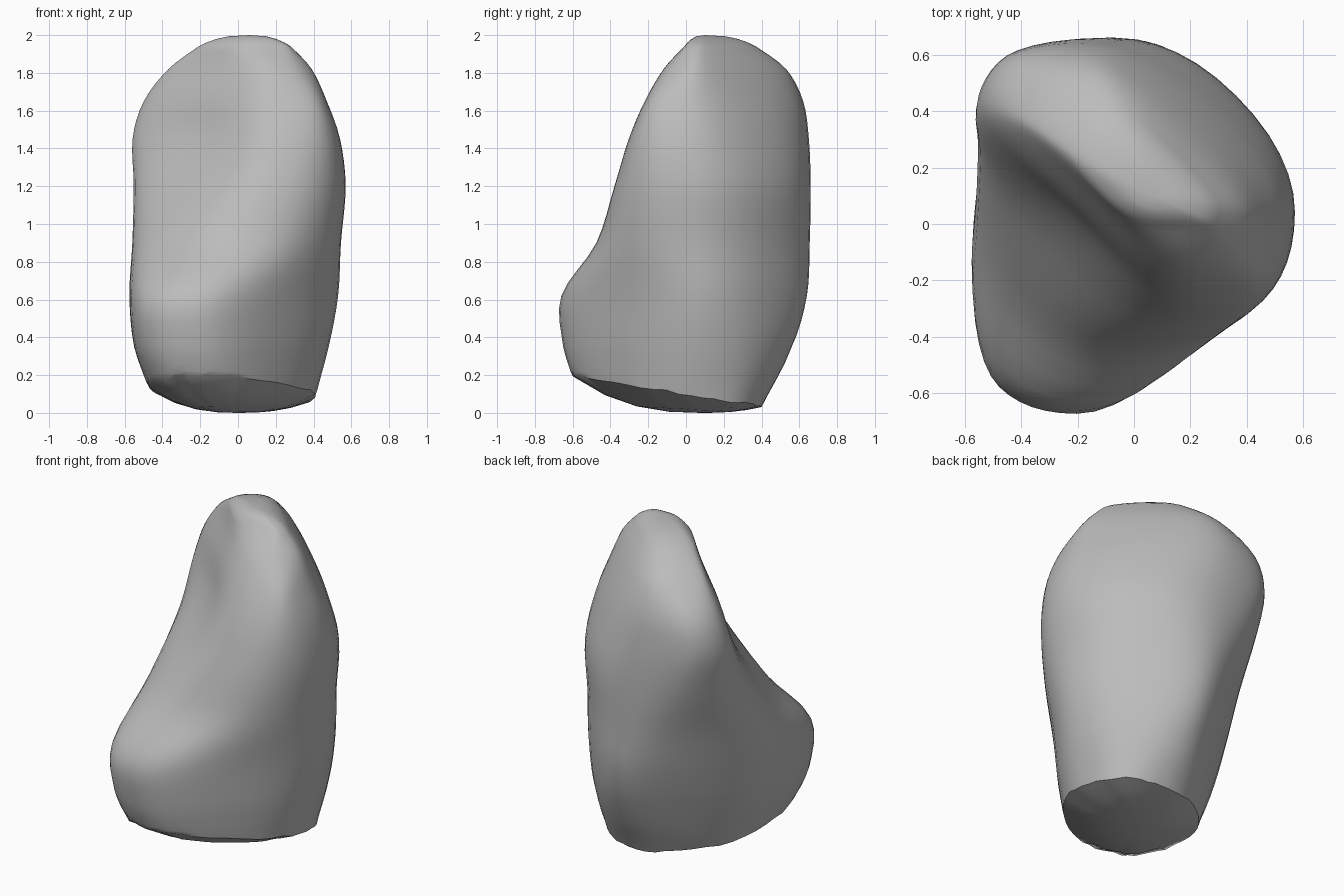
import bpy, bmesh, math, random
from mathutils import Vector

random.seed(4)
cube = bpy.data.objects.get("Cube")
if cube:
    bpy.data.objects.remove(cube)

# Each level: height, then the reach in eight directions,
# anticlockwise from +x in eighth turns
LEVELS = [
    (.10, .41, .45, .40, .36, .47, .65, .60, .41),
    (.35, .48, .53, .56, .46, .55, .72, .65, .44),
    (.62, .53, .56, .64, .54, .575, .73, .66, .465),
    (.90, .545, .565, .655, .61, .56, .50, .475, .50),
    (1.2, .57, .575, .66, .70, .555, .31, .38, .515),
    (1.45, .54, .515, .65, .745, .56, .20, .305, .49),
    (1.65, .47, .44, .62, .70, .50, .13, .22, .42),
    (1.82, .39, .355, .53, .54, .37, .05, .12, .29),
    (1.94, .28, .27, .37, .35, .21, .01, .01, .18),
]
SIDES, ARC, STEPS = 8, 6, 4
TURN = math.tau / SIDES
HOLLOW = Vector((-.22, .0, 1.42))


def outline(reach):
    """Rounded closed curve that touches all eight side lines."""
    corners = []
    for i, a in enumerate(reach):
        b = reach[(i + 1) % SIDES]
        t = (b - a * math.cos(TURN)) / math.sin(TURN)
        c, s = math.cos(i * TURN), math.sin(i * TURN)
        corners.append(Vector((a * c - t * s, a * s + t * c)))
    points = []
    for i, mid in enumerate(corners):
        start = (corners[i - 1] + mid) / 2
        end = (mid + corners[(i + 1) % SIDES]) / 2
        for k in range(ARC):
            t = k / ARC
            points.append(start * (1 - t) ** 2 + mid * 2 * t * (1 - t) + end * t * t)
    return points


def blend(p, q, r, s, t):
    """Smooth curve between q and r."""
    return q + t * (r - p + t * (2 * p - 5 * q + 4 * r - s + t * (3 * (q - r) + s - p))) / 2


# Levels with smooth steps between them
rows = []
last = len(LEVELS) - 1
for i in range(last):
    four = [LEVELS[min(max(j, 0), last)] for j in range(i - 1, i + 3)]
    for k in range(STEPS):
        rows.append([blend(*vals, k / STEPS) for vals in zip(*four)])
rows.append(LEVELS[last])

# Wall, with a tilted, slightly chipped lower rim and a hollow in the front slope
rings = []
for n, row in enumerate(rows):
    fade = max(0, 1 - n / STEPS)
    ring = []
    for p in outline(row[1:]):
        chip = random.uniform(-.008, .008) if n < 2 else 0
        point = Vector((p.x, p.y, row[0] - .16 * p.y * fade + chip))
        dent = .04 * math.exp(-((point - HOLLOW).length / .3) ** 2)
        ring.append(point + Vector((dent, dent, 0)))
    rings.append(ring)


def cap(ring, tip, sizes):
    """Rings of a rounded cap that closes towards the tip."""
    return [[Vector((*tip.xy.lerp(p.xy, f), tip.z + (p.z - tip.z) * f ** 2.5)) for p in ring]
            for f in sizes]


bottom, top = Vector((0, .08, 0)), Vector((.06, .10, 2))
rings = cap(rings[0], bottom, (.25, .5, .75)) + rings + cap(rings[-1], top, (.85, .65, .4))

# Stone mesh
bm = bmesh.new()
loops = [[bm.verts.new(p) for p in ring] for ring in rings]
count = SIDES * ARC
for low, high in zip(loops, loops[1:]):
    for i in range(count):
        j = (i + 1) % count
        bm.faces.new((low[i], low[j], high[j], high[i]))
for ring, tip in ((loops[0], bottom), (loops[-1], top)):
    v = bm.verts.new(tip)
    for i in range(count):
        bm.faces.new((ring[i], ring[(i + 1) % count], v))
bmesh.ops.recalc_face_normals(bm, faces=bm.faces)
mesh = bpy.data.meshes.new("boulder")
bm.to_mesh(mesh)
bm.free()
boulder = bpy.data.objects.new("boulder", mesh)
bpy.context.collection.objects.link(boulder)

# Grey stone
grey = bpy.data.materials.new("stone_grey")
grey.use_nodes = True
colour = (.5, .5, .5, 1)
grey.diffuse_color = colour
grey.node_tree.nodes["Principled BSDF"].inputs["Base Color"].default_value = colour
mesh.materials.append(grey)

bpy.context.view_layer.objects.active = boulder
boulder.select_set(True)
bpy.ops.object.shade_smooth_by_angle(angle=math.radians(40))
